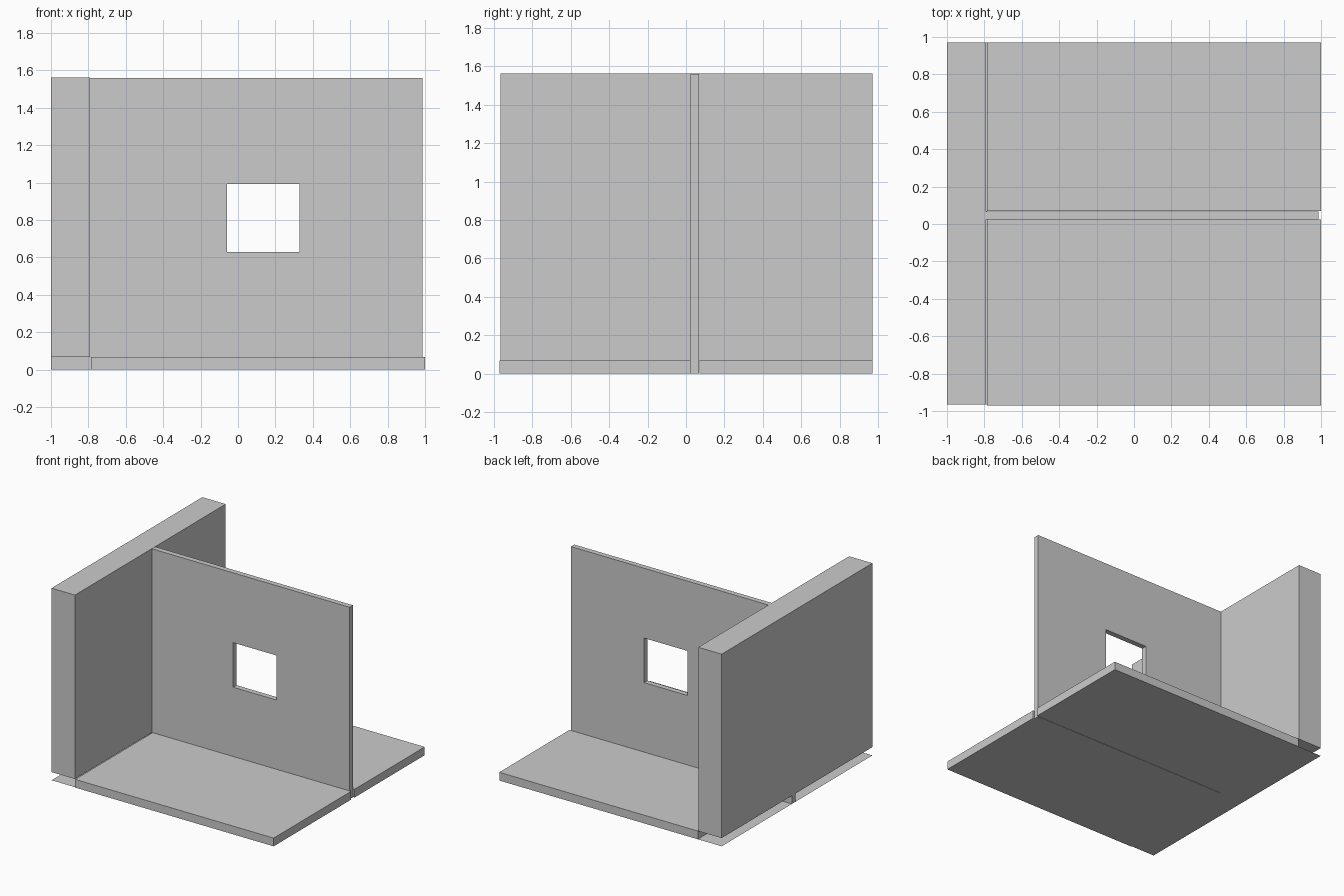
import bpy, bmesh

if "Cube" in bpy.data.objects:
    bpy.data.objects.remove(bpy.data.objects["Cube"])


def make(name, bm):
    bmesh.ops.recalc_face_normals(bm, faces=bm.faces[:])
    mesh = bpy.data.meshes.new(name)
    bm.to_mesh(mesh)
    bm.free()
    ob = bpy.data.objects.new(name, mesh)
    bpy.context.collection.objects.link(ob)
    return ob


def prism(name, profile, y0, y1):
    """Extrude an (x, z) profile from y0 to y1."""
    bm = bmesh.new()
    face = bm.faces.new([bm.verts.new((x, y0, z)) for x, z in profile])
    new = bmesh.ops.extrude_face_region(bm, geom=[face], use_keep_orig=True)
    verts = [v for v in new["geom"] if isinstance(v, bmesh.types.BMVert)]
    bmesh.ops.translate(bm, verts=verts, vec=(0, y1 - y0, 0))
    return make(name, bm)


def box(name, x, y, z):
    profile = [(x[0], z[0]), (x[1], z[0]), (x[1], z[1]), (x[0], z[1])]
    return prism(name, profile, *y)


FLOOR, TOP = 0.067, 1.562
WALL_X = -0.79

# Floor slabs on both sides of the partition
box("front_floor", (-0.785, 1), (-0.97, 0.024), (0, FLOOR))
box("back_floor", (-0.785, 1), (0.07, 0.97), (0, FLOOR))

# Thin sheet of floor underside below the thick wall
bm = bmesh.new()
bm.faces.new([bm.verts.new((x, y, 0)) for x, y in
              ((-1, -0.965), (-0.785, -0.965), (-0.785, 0.97), (-1, 0.97))])
make("floor_underside", bm)

# Thick side wall, raised above the underside
box("thick_wall", (-1, WALL_X), (-0.966, 0.97), (FLOOR, TOP))

# Thin partition with a foot running under the thick wall
partition = prism("partition_wall", [
    (-1, 0), (0.987, 0), (0.987, TOP - 0.002), (WALL_X, TOP - 0.002),
    (WALL_X, FLOOR), (-1, FLOOR)], 0.024, 0.067)

# Window opening
cutter = box("window_cutter", (-0.06, 0.33), (-0.2, 0.3), (0.63, 0.992))
cutter.hide_render = True
mod = partition.modifiers.new("window", 'BOOLEAN')
mod.operation = 'DIFFERENCE'
mod.solver = 'EXACT'
mod.object = cutter
bpy.context.view_layer.objects.active = partition
bpy.ops.object.modifier_apply(modifier=mod.name)
bpy.data.objects.remove(cutter)
